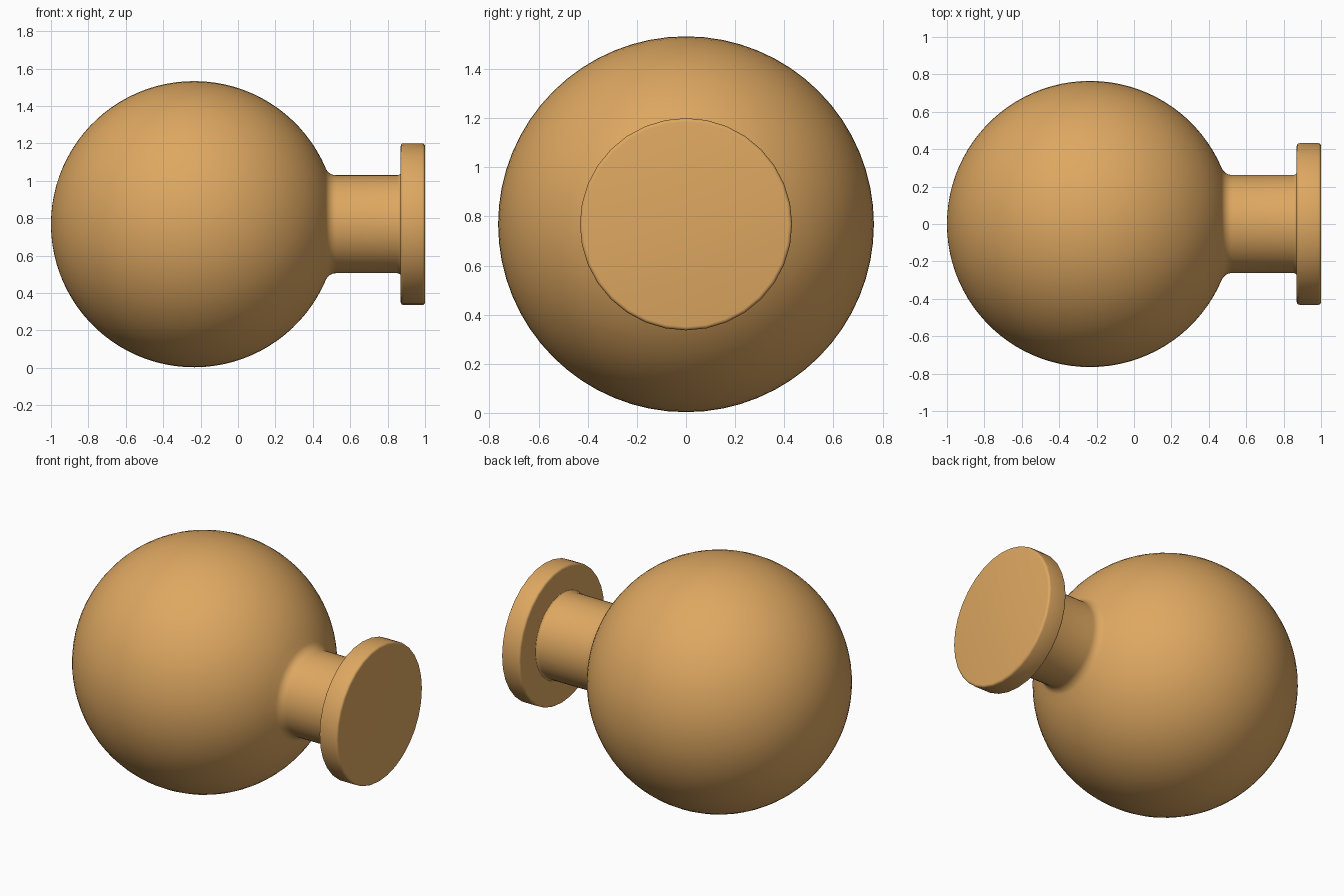
import bpy, bmesh, math

if "Cube" in bpy.data.objects:
    bpy.data.objects.remove(bpy.data.objects["Cube"])

CZ = 0.768            # height of the common axis
R, CX = 0.765, -0.235 # ball radius and centre
NECK, FLANGE = 0.262, 0.432

tan = bpy.data.materials.new("warm_tan")
tan.diffuse_color = (0.73, 0.39, 0.12, 1)
tan.use_nodes = True
tan.node_tree.nodes["Principled BSDF"].inputs["Base Color"].default_value = tan.diffuse_color


def arc(cx, cr, rad, a0, a1, n):
    """Points (x, radius) on an arc, angles in radians."""
    return [(cx + rad * math.cos(a0 + (a1 - a0) * i / n),
             cr + rad * math.sin(a0 + (a1 - a0) * i / n)) for i in range(n + 1)]


def lathe(name, profile, sides):
    """Revolve an (x, radius) profile about the x axis."""
    bm = bmesh.new()
    verts = [bm.verts.new((x, 0, max(r, 0))) for x, r in profile]
    edges = [bm.edges.new(p) for p in zip(verts, verts[1:])]
    bmesh.ops.spin(bm, geom=verts + edges, cent=(0, 0, 0), axis=(1, 0, 0),
                   angle=2 * math.pi, steps=sides, use_merge=True)
    bmesh.ops.remove_doubles(bm, verts=bm.verts, dist=1e-5)
    bmesh.ops.recalc_face_normals(bm, faces=bm.faces)
    mesh = bpy.data.meshes.new(name)
    bm.to_mesh(mesh)
    bm.free()
    mesh.materials.append(tan)
    ob = bpy.data.objects.new(name, mesh)
    ob.location.z = CZ
    bpy.context.collection.objects.link(ob)
    bpy.ops.object.select_all(action='DESELECT')
    ob.select_set(True)
    bpy.context.view_layer.objects.active = ob
    bpy.ops.object.shade_smooth_by_angle(angle=math.radians(35))
    return ob


# Ball blending into the neck through a tangent fillet
f = 0.06
dx = math.sqrt((R + f) ** 2 - (NECK + f) ** 2)
a = math.atan2(NECK + f, dx)
body = arc(CX, 0, R, math.pi, a, 40)
body += arc(CX + dx, NECK + f, f, math.pi + a, 1.5 * math.pi, 8)[1:]
# Neck flaring slightly where it meets the flange
body += arc(0.85, NECK + 0.025, 0.025, -math.pi / 2, 0, 5)
lathe("ball_and_neck", body, 64)

# Flange disc with rounded rims
b = 0.015
disc = [(0.87, 0)]
disc += arc(0.87 + b, FLANGE - b, b, math.pi, math.pi / 2, 4)
disc += arc(1.0 - b, FLANGE - b, b, math.pi / 2, 0, 4)
disc += [(1.0, 0)]
lathe("end_flange", disc, 32)
